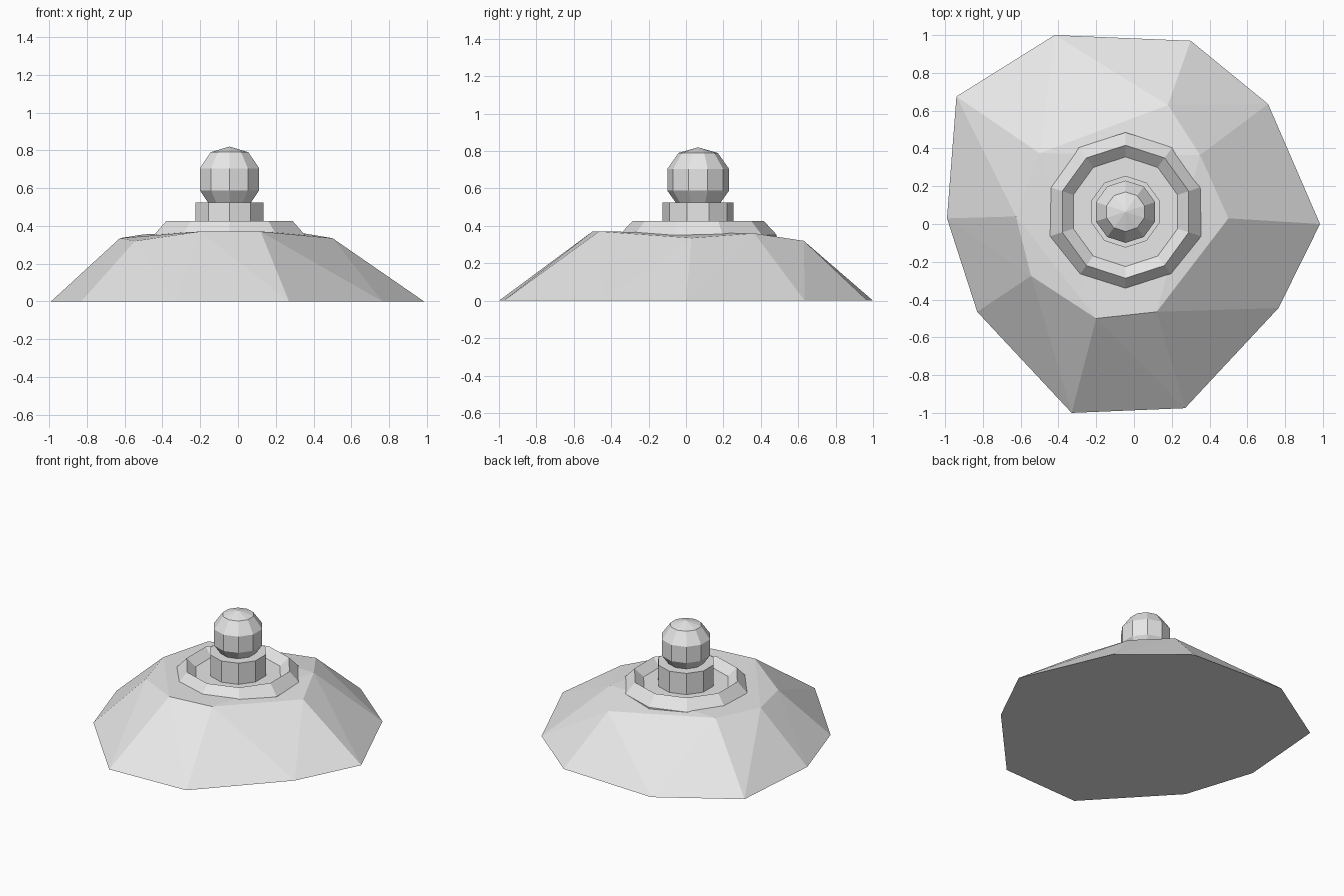
import bpy
import bmesh
import math
from mathutils import Vector

cube = bpy.data.objects.get("Cube")
if cube:
    bpy.data.objects.remove(cube, do_unlink=True)

# One plain grey for everything
grey = bpy.data.materials.new("pale_grey")
grey.use_nodes = True
colour = (0.8, 0.8, 0.8, 1.0)
grey.diffuse_color = colour
grey.node_tree.nodes["Principled BSDF"].inputs["Base Color"].default_value = colour

SIDES = 10
CENTRE = Vector((-0.045, 0.065, 0))


def finish(name, bm):
    """Turn a bmesh into a flat-shaded grey object."""
    bmesh.ops.recalc_face_normals(bm, faces=bm.faces)
    mesh = bpy.data.meshes.new(name)
    bm.to_mesh(mesh)
    bm.free()
    mesh.materials.append(grey)
    obj = bpy.data.objects.new(name, mesh)
    bpy.context.collection.objects.link(obj)
    return obj


def lathe(name, profile):
    """Turn (radius, height) points into a ten-sided solid with closed ends."""
    bm = bmesh.new()
    rings = []
    for radius, z in profile:
        if radius == 0:
            rings.append([bm.verts.new(CENTRE + Vector((0, 0, z)))])
            continue
        ring = []
        for i in range(SIDES):
            a = math.pi / 2 + math.tau * i / SIDES
            ring.append(bm.verts.new(
                CENTRE + Vector((radius * math.cos(a), radius * math.sin(a), z))))
        rings.append(ring)
    for low, high in zip(rings, rings[1:]):
        for i in range(SIDES):
            j = (i + 1) % SIDES
            if len(high) == 1:
                bm.faces.new((low[i], low[j], high[0]))
            else:
                bm.faces.new((low[i], low[j], high[j], high[i]))
    for ring in (rings[0], rings[-1]):
        if len(ring) > 1:
            bm.faces.new(ring)
    return finish(name, bm)


# Rough mound: convex rock between an uneven foot outline and an uneven shoulder
foot = [(-0.42, 1.0), (0.30, 0.97), (0.71, 0.635), (0.985, 0.0), (0.765, -0.445),
        (0.27, -0.975), (-0.33, -1.0), (-0.83, -0.465), (-0.99, 0.03), (-0.94, 0.675)]
shoulder = [(0.18, 0.63, 0.32), (0.35, 0.365, 0.36), (0.50, 0.03, 0.335),
            (0.12, -0.465, 0.37), (-0.20, -0.50, 0.37), (-0.545, -0.275, 0.32),
            (-0.625, 0.04, 0.335), (-0.50, 0.375, 0.355)]
bm = bmesh.new()
for x, y in foot:
    bm.verts.new((x, y, 0))
for p in shoulder:
    bm.verts.new(p)
bmesh.ops.convex_hull(bm, input=bm.verts)
bmesh.ops.dissolve_limit(bm, angle_limit=0.01, verts=bm.verts, edges=bm.edges)
finish("mound", bm)

# Raised rim with a sunken floor
lathe("basin_rim", [(0.42, 0.30), (0.42, 0.352), (0.352, 0.425), (0.29, 0.372)])

# Plinth and the faceted ball on it
lathe("plinth", [(0.19, 0.33), (0.19, 0.525)])
lathe("ball", [(0.12, 0.525), (0.165, 0.588), (0.165, 0.705), (0.105, 0.79), (0, 0.82)])
